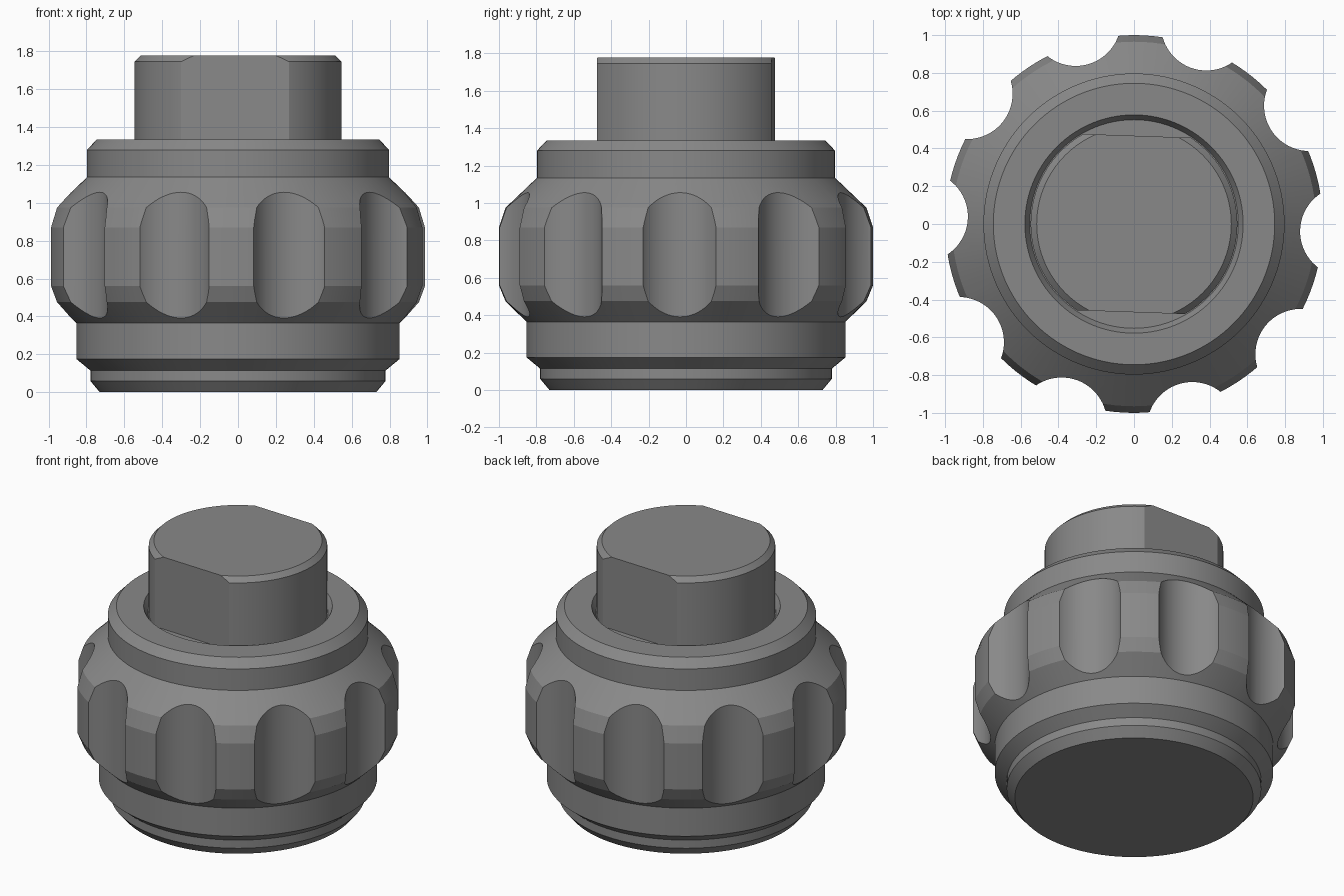
import bpy, bmesh, math
from mathutils import Matrix, Vector

cube = bpy.data.objects.get("Cube")
if cube:
    bpy.data.objects.remove(cube, do_unlink=True)

SEGMENTS = 120
SCALLOPS = 10
TURN = math.radians(-2)  # whole knob is turned slightly about its axis

grey = bpy.data.materials.new("mid grey")
grey.use_nodes = True
grey.diffuse_color = (0.25, 0.25, 0.25, 1)
grey.node_tree.nodes["Principled BSDF"].inputs["Base Color"].default_value = grey.diffuse_color


def make_object(name, bm):
    bmesh.ops.recalc_face_normals(bm, faces=bm.faces)
    mesh = bpy.data.meshes.new(name)
    bm.to_mesh(mesh)
    bm.free()
    mesh.materials.append(grey)
    obj = bpy.data.objects.new(name, mesh)
    bpy.context.collection.objects.link(obj)
    return obj


def lathe(profile):
    """Spin a closed (radius, height) outline around z."""
    bm = bmesh.new()
    verts = [bm.verts.new((r, 0, z)) for r, z in profile]
    edges = [bm.edges.new(pair) for pair in zip(verts, verts[1:])]
    bmesh.ops.spin(bm, geom=verts + edges, cent=(0, 0, 0), axis=(0, 0, 1),
                   angle=math.tau, steps=SEGMENTS, use_duplicate=False)
    bmesh.ops.remove_doubles(bm, verts=bm.verts, dist=0.0005)
    return bm


def shade(obj):
    bpy.ops.object.select_all(action="DESELECT")
    obj.select_set(True)
    bpy.context.view_layer.objects.active = obj
    bpy.ops.object.shade_smooth_by_angle(angle=math.radians(14))


# Knob body: foot, lower collar, grip, upper collar and countersunk socket
body = make_object("knob_body", lathe([
    (0, 0), (0.73, 0), (0.78, 0.06), (0.78, 0.115), (0.853, 0.175), (0.853, 0.365),
    (0.965, 0.475), (1, 0.56), (1, 0.87), (0.965, 0.975), (0.797, 1.135),
    (0.797, 1.28), (0.745, 1.335), (0.578, 1.335), (0.552, 1.29), (0, 1.29)]))

# Finger scallops around the grip
bm = bmesh.new()
for i in range(SCALLOPS):
    turn = Matrix.Rotation(TURN + math.tau * i / SCALLOPS, 4, "Z")
    bmesh.ops.create_cone(bm, cap_ends=True, segments=64, radius1=0.24, radius2=0.24,
                          depth=1, matrix=turn @ Matrix.Translation((1.12, 0, 0.72)))
cutter = make_object("scallop_cutter", bm)
cutter.hide_render = True
cut = body.modifiers.new("scallops", "BOOLEAN")
cut.operation = "DIFFERENCE"
cut.solver = "EXACT"
cut.object = cutter
bpy.context.view_layer.objects.active = body
bpy.ops.object.modifier_apply(modifier=cut.name)
bpy.data.objects.remove(cutter, do_unlink=True)
shade(body)

# Stem with a chamfered top and two wrench flats
bm = lathe([(0, 1.25), (0.547, 1.25), (0.547, 1.745), (0.515, 1.777), (0, 1.777)])
for side in (1, -1):
    normal = Matrix.Rotation(TURN, 3, "Z") @ Vector((0, side, 0))
    bmesh.ops.bisect_plane(bm, geom=bm.verts[:] + bm.edges[:] + bm.faces[:],
                           plane_co=normal * 0.467, plane_no=normal, clear_outer=True)
    rim = [e for e in bm.edges if e.is_boundary]
    bmesh.ops.holes_fill(bm, edges=rim, sides=0)
shade(make_object("stem", bm))
